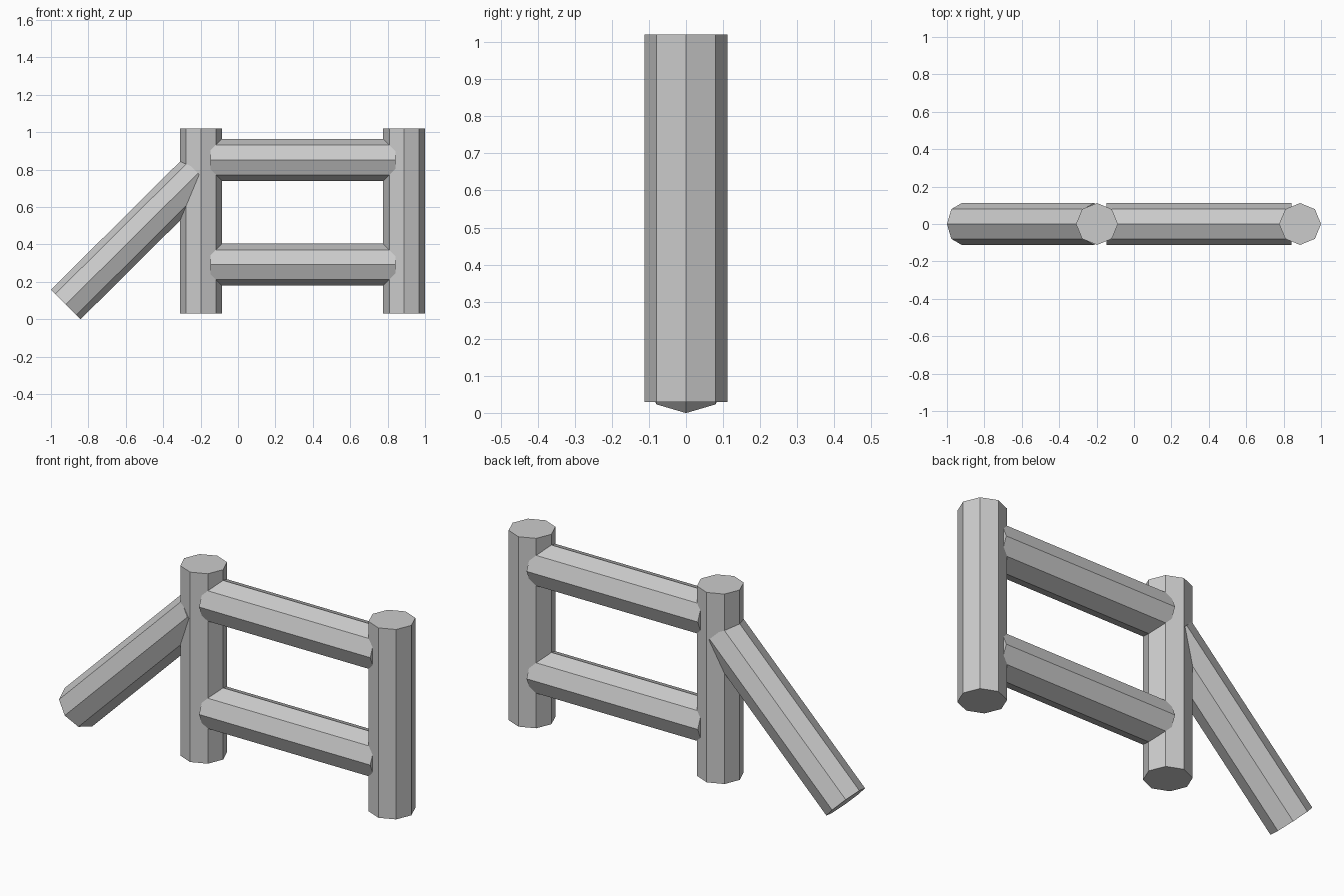
import bpy
from mathutils import Vector

if "Cube" in bpy.data.objects:
    bpy.data.objects.remove(bpy.data.objects["Cube"])

RADIUS = 0.112


def log(name, start, end):
    """Eight-sided log between two points in the xz plane."""
    a = Vector((start[0], 0, start[1]))
    b = Vector((end[0], 0, end[1]))
    axis = b - a
    bpy.ops.mesh.primitive_cylinder_add(
        vertices=8, radius=RADIUS, depth=axis.length, location=(a + b) / 2,
        rotation=(0, axis.angle(Vector((0, 0, 1))), 0))
    bpy.context.object.name = name


# Upright posts
for name, x in (("middle_post", -0.198), ("end_post", 0.888)):
    log(name, (x, 0.03), (x, 1.02))

# Horizontal rails
for name, z in (("lower_rail", 0.292), ("upper_rail", 0.852)):
    log(name, (-0.146, z), (0.841, z))

# Slanted brace leaning on the middle post
log("brace", (-0.921, 0.079), (-0.214, 0.781))
